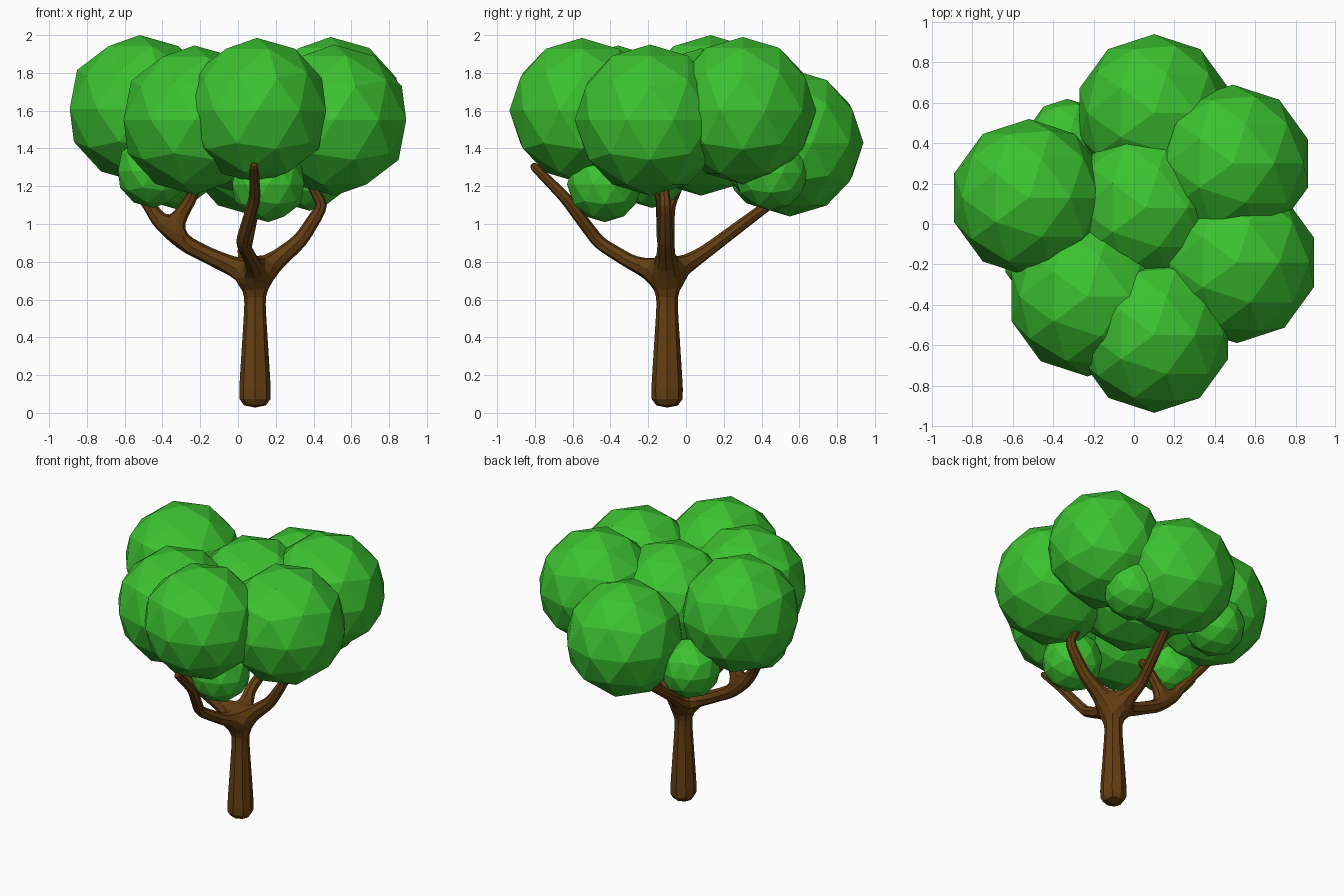
import bpy, bmesh

if "Cube" in bpy.data.objects:
    bpy.data.objects.remove(bpy.data.objects["Cube"])

def material(name, rgb):
    m = bpy.data.materials.new(name)
    m.diffuse_color = (*rgb, 1)
    m.use_nodes = True
    m.node_tree.nodes["Principled BSDF"].inputs["Base Color"].default_value = m.diffuse_color
    return m

bark = material("bark", (0.13, 0.05, 0.006))
leaf = material("leaf", (0.045, 0.54, 0.03))

# Trunk and branches: a branching skeleton (x, y, z, radius, parent index)
skeleton = [
    (0.09, -0.10, 0.02, 0.095, None),
    (0.09, -0.10, 0.12, 0.092, 0),
    (0.09, -0.10, 0.58, 0.060, 1),
    (0.09, -0.10, 0.72, 0.068, 2),
    # left limb with a fork
    (-0.15, -0.10, 0.83, 0.047, 3),
    (-0.37, -0.11, 0.94, 0.050, 4),
    (-0.47, -0.09, 1.10, 0.038, 5),
    (-0.65, 0.02, 1.33, 0.022, 6),
    (-0.24, -0.13, 1.15, 0.034, 5),
    (-0.20, -0.20, 1.28, 0.025, 8),
    # right limb
    (0.33, -0.11, 0.91, 0.043, 3),
    (0.45, -0.11, 1.10, 0.036, 10),
    (0.38, -0.12, 1.22, 0.025, 11),
    # front limb
    (0.08, -0.28, 0.79, 0.042, 3),
    (0.02, -0.46, 0.90, 0.038, 13),
    (0.09, -0.64, 1.14, 0.034, 14),
    (0.085, -0.82, 1.32, 0.024, 15),
    # back limb
    (0.03, 0.10, 0.85, 0.040, 3),
    (0.08, 0.38, 1.06, 0.032, 17),
    (0.10, 0.52, 1.16, 0.025, 18),
]
me = bpy.data.meshes.new("trunk_and_branches")
me.from_pydata([n[:3] for n in skeleton],
               [(n[4], i) for i, n in enumerate(skeleton) if n[4] is not None], [])
trunk = bpy.data.objects.new("trunk_and_branches", me)
bpy.context.collection.objects.link(trunk)
me.materials.append(bark)
trunk.modifiers.new("skin", 'SKIN')
if not me.skin_vertices:
    bpy.context.view_layer.objects.active = trunk
    bpy.ops.mesh.customdata_skin_add()
for i, n in enumerate(skeleton):
    v = me.skin_vertices[0].data[i]
    v.radius = (n[3], n[3])
    v.use_root = i == 0
trunk.modifiers.new("round", 'SUBSURF').levels = 1
trunk.modifiers["round"].render_levels = 1

# Foliage: faceted balls (name, x, y, z, radius)
balls = [
    ("left", -0.52, 0.13, 1.61, 0.39),
    ("front", 0.10, -0.55, 1.60, 0.385),
    ("back", 0.10, 0.55, 1.43, 0.39),
    ("back_right", 0.49, 0.30, 1.60, 0.39),
    ("right", 0.51, -0.19, 1.55, 0.40),
    ("front_left", -0.23, -0.36, 1.55, 0.395),
    ("middle", 0.06, 0.08, 1.54, 0.39),
    ("small_front", 0.16, -0.43, 1.21, 0.20),
    ("small_left", -0.45, -0.18, 1.28, 0.195),
    ("small_back_left", -0.33, 0.42, 1.28, 0.20),
    ("small_back_right", 0.38, 0.45, 1.27, 0.20),
]
for name, x, y, z, r in balls:
    bm = bmesh.new()
    bmesh.ops.create_icosphere(bm, subdivisions=2, radius=r)
    mesh = bpy.data.meshes.new("foliage_" + name)
    bm.to_mesh(mesh)
    bm.free()
    mesh.materials.append(leaf)
    ob = bpy.data.objects.new("foliage_" + name, mesh)
    ob.location = (x, y, z)
    bpy.context.collection.objects.link(ob)
